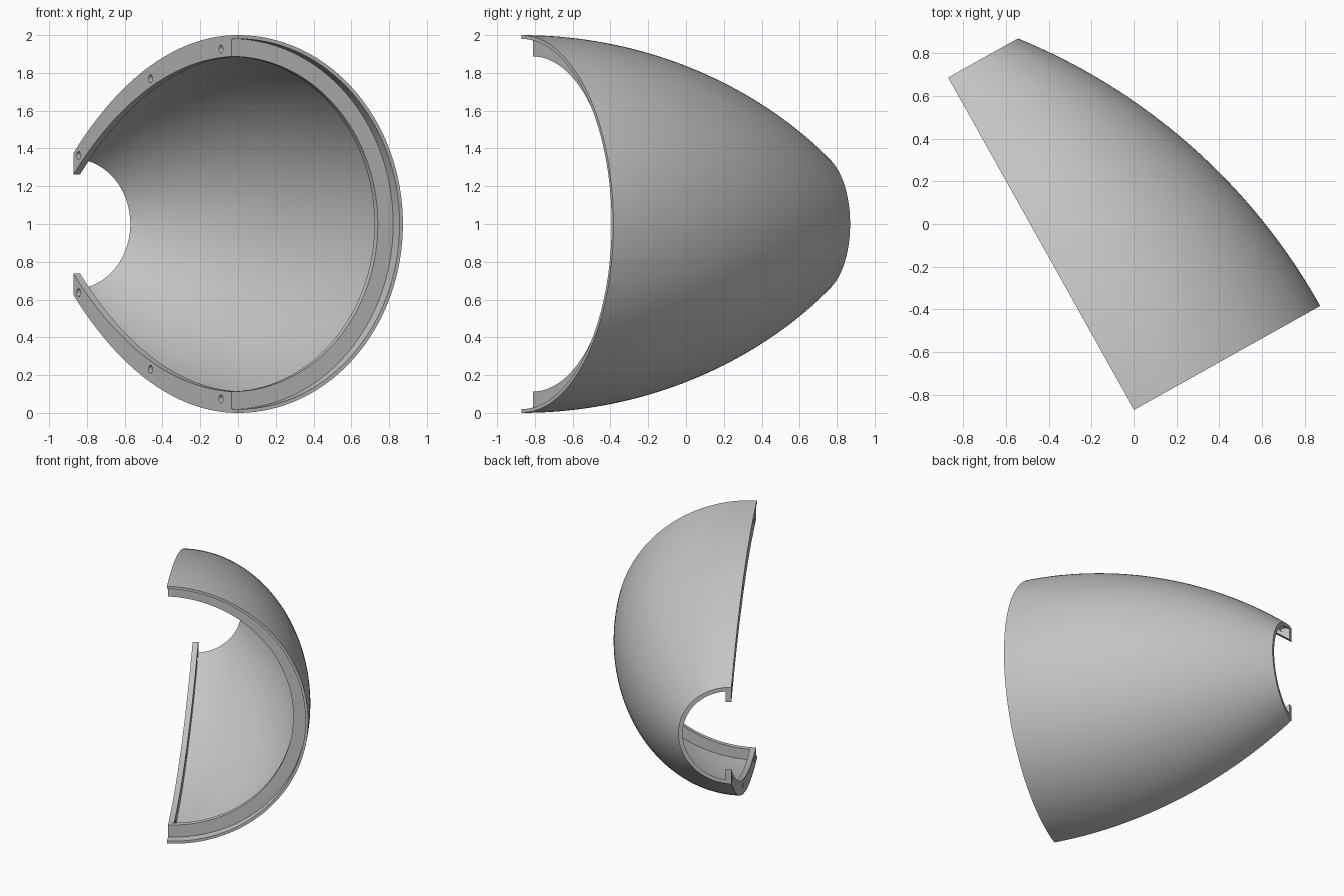
import bpy, bmesh, math
from mathutils import Matrix, Vector

if "Cube" in bpy.data.objects:
    bpy.data.objects.remove(bpy.data.objects["Cube"])

LENGTH, ARC = 1.786, 2.864        # shell length and radius of its ogive curve
WALL, LIP, RIM = 0.03, 0.02, 0.113  # wall, lip and flange widths
STEP, RIM_END, PLATE = 0.07, 0.107, 0.04
SEGMENTS, STEPS = 96, 40

# Local frame: x along the shell's axis, y up, z out from the cut plane
tilt = math.radians(29.2)
axis = Vector((-math.sin(tilt), math.cos(tilt), 0))
up = Vector((0, 0, 1))
out = axis.cross(up)
FRAME = Matrix((axis, up, out)).transposed().to_4x4()
FRAME.translation = (0, -0.872, 1)

grey = bpy.data.materials.new("light_grey")
grey.use_nodes = True
grey.diffuse_color = (0.55, 0.55, 0.55, 1)
grey.node_tree.nodes["Principled BSDF"].inputs["Base Color"].default_value = grey.diffuse_color


def radius(t):
    return 1 - ARC + math.sqrt(ARC * ARC - t * t)


def samples(start, end, inset):
    ts = [start + (end - start) * i / STEPS for i in range(STEPS + 1)]
    return [(t, radius(t) - inset) for t in ts]


def smooth(obj):
    bpy.ops.object.select_all(action="DESELECT")
    obj.select_set(True)
    bpy.context.view_layer.objects.active = obj
    bpy.ops.object.shade_smooth_by_angle(angle=math.radians(30))


# Half shell with a thin lip and an inner ring flange at the wide end
def half_shell():
    profile = samples(0, LENGTH, 0)
    profile += reversed(samples(RIM_END, LENGTH, WALL))
    profile += [(RIM_END, 1 - RIM), (STEP, 1 - RIM), (STEP, 1 - LIP), (0, 1 - LIP)]
    bm = bmesh.new()
    rings = []
    for i in range(SEGMENTS + 1):
        a = math.pi * (i / SEGMENTS - 0.5)
        rings.append([bm.verts.new((t, r * math.sin(a), r * math.cos(a))) for t, r in profile])
    n = len(profile)
    for low, high in zip(rings, rings[1:]):
        for j in range(n):
            k = (j + 1) % n
            bm.faces.new((low[j], low[k], high[k], high[j]))
    bm.faces.new(rings[0])
    bm.faces.new(rings[-1])
    bmesh.ops.recalc_face_normals(bm, faces=bm.faces)
    mesh = bpy.data.meshes.new("half_shell")
    bm.to_mesh(mesh)
    bm.free()
    mesh.materials.append(grey)
    obj = bpy.data.objects.new("half_shell", mesh)
    bpy.context.collection.objects.link(obj)
    obj.matrix_world = FRAME
    smooth(obj)


# Joining flange along the cut plane, with three screw holes
def joint_flange(name, side):
    curve = bpy.data.curves.new(name, "CURVE")
    curve.dimensions = "2D"
    curve.fill_mode = "BOTH"
    curve.extrude = PLATE / 2

    def outline(points):
        spline = curve.splines.new("POLY")
        spline.points.add(len(points) - 1)
        for p, (x, y) in zip(spline.points, points):
            p.co = (x, side * y, 0, 1)
        spline.use_cyclic_u = True

    outline(samples(RIM_END, LENGTH, WALL) + samples(RIM_END, LENGTH, RIM)[::-1])
    for t, r in ((0.185, 0.926), (0.95, 0.769), (1.73, 0.363)):
        turns = [math.tau * i / 20 for i in range(20)]
        outline([(t + 0.021 * math.cos(a), r + 0.021 * math.sin(a)) for a in turns])
    curve.materials.append(grey)
    obj = bpy.data.objects.new(name, curve)
    bpy.context.collection.objects.link(obj)
    obj.matrix_world = FRAME @ Matrix.Translation((0, 0, PLATE / 2))
    bpy.ops.object.select_all(action="DESELECT")
    obj.select_set(True)
    bpy.context.view_layer.objects.active = obj
    bpy.ops.object.convert(target="MESH")
    obj = bpy.context.view_layer.objects.active
    bm = bmesh.new()
    bm.from_mesh(obj.data)
    bmesh.ops.remove_doubles(bm, verts=bm.verts, dist=0.0001)
    bmesh.ops.recalc_face_normals(bm, faces=bm.faces)
    bm.to_mesh(obj.data)
    bm.free()
    smooth(obj)


half_shell()
joint_flange("upper_joint_flange", 1)
joint_flange("lower_joint_flange", -1)
